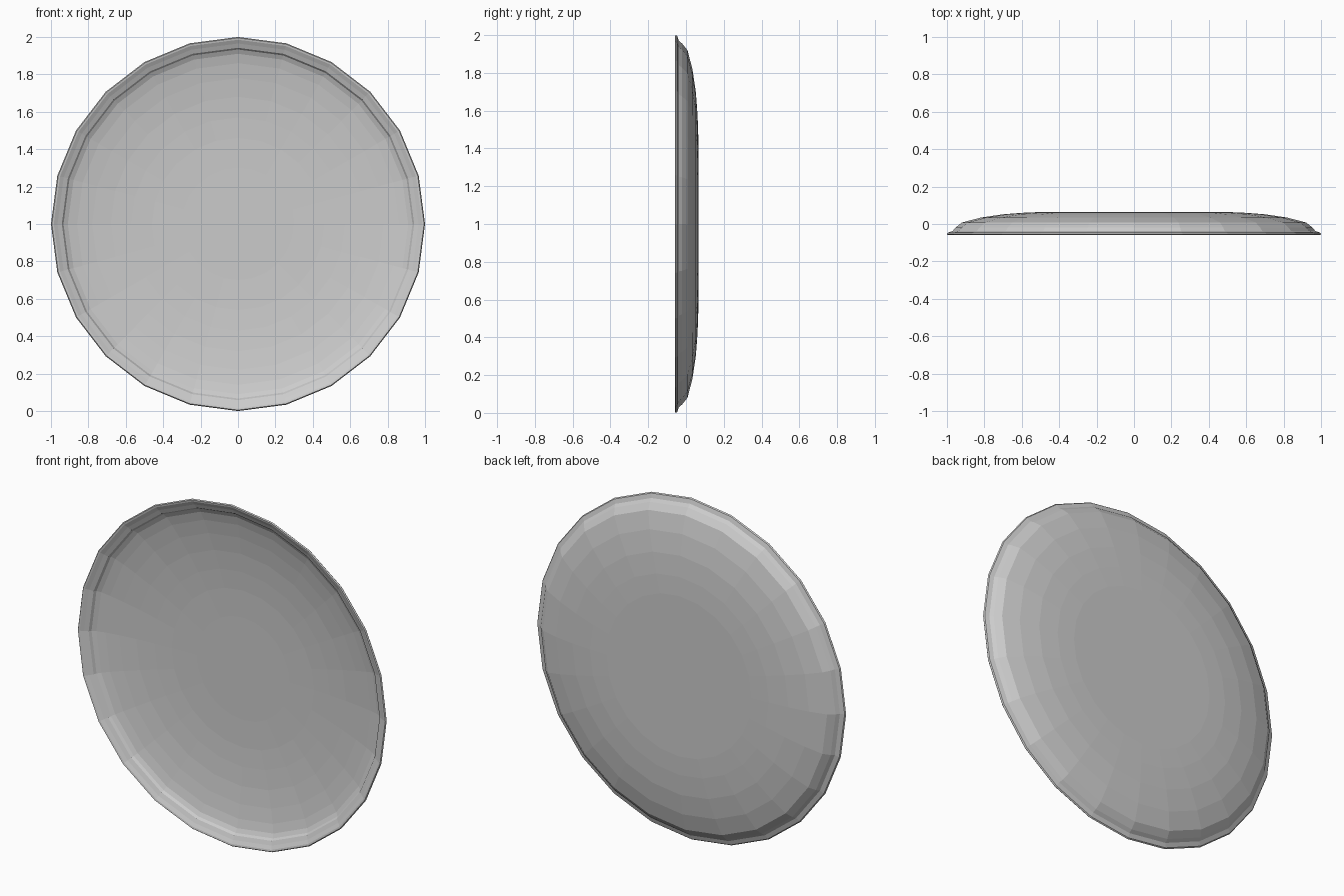
import bpy, bmesh
from math import sin, cos, tau

if "Cube" in bpy.data.objects:
    bpy.data.objects.remove(bpy.data.objects["Cube"])

SIDES = 24

# Plate profile (radius, depth): inner face from the centre out, over the lip, down the back
profile = [
    (0.30, 0.048), (0.46, 0.045), (0.57, 0.039), (0.68, 0.030),
    (0.78, 0.017), (0.86, 0.003), (0.91, -0.010), (0.933, -0.022), (0.942, -0.036),
    (0.965, -0.046), (0.985, -0.057), (0.995, -0.059), (1.0, -0.053), (0.995, -0.046),
    (0.97, -0.038), (0.955, -0.020), (0.92, 0.008), (0.82, 0.034),
    (0.70, 0.052), (0.58, 0.061), (0.47, 0.065),
]

bm = bmesh.new()
rings = []
for r, y in profile:
    rings.append([bm.verts.new((r * cos(tau * i / SIDES), y, 1 + r * sin(tau * i / SIDES)))
                  for i in range(SIDES)])

# Walls between neighbouring rings
for a, b in zip(rings, rings[1:]):
    for i in range(SIDES):
        j = (i + 1) % SIDES
        bm.faces.new((a[i], a[j], b[j], b[i]))

# Flat centre of the dish and flat base on the back
bm.faces.new(rings[0])
bm.faces.new(rings[-1])
bmesh.ops.recalc_face_normals(bm, faces=bm.faces)

mesh = bpy.data.meshes.new("plate")
bm.to_mesh(mesh)
bm.free()
plate = bpy.data.objects.new("plate", mesh)
bpy.context.collection.objects.link(plate)
